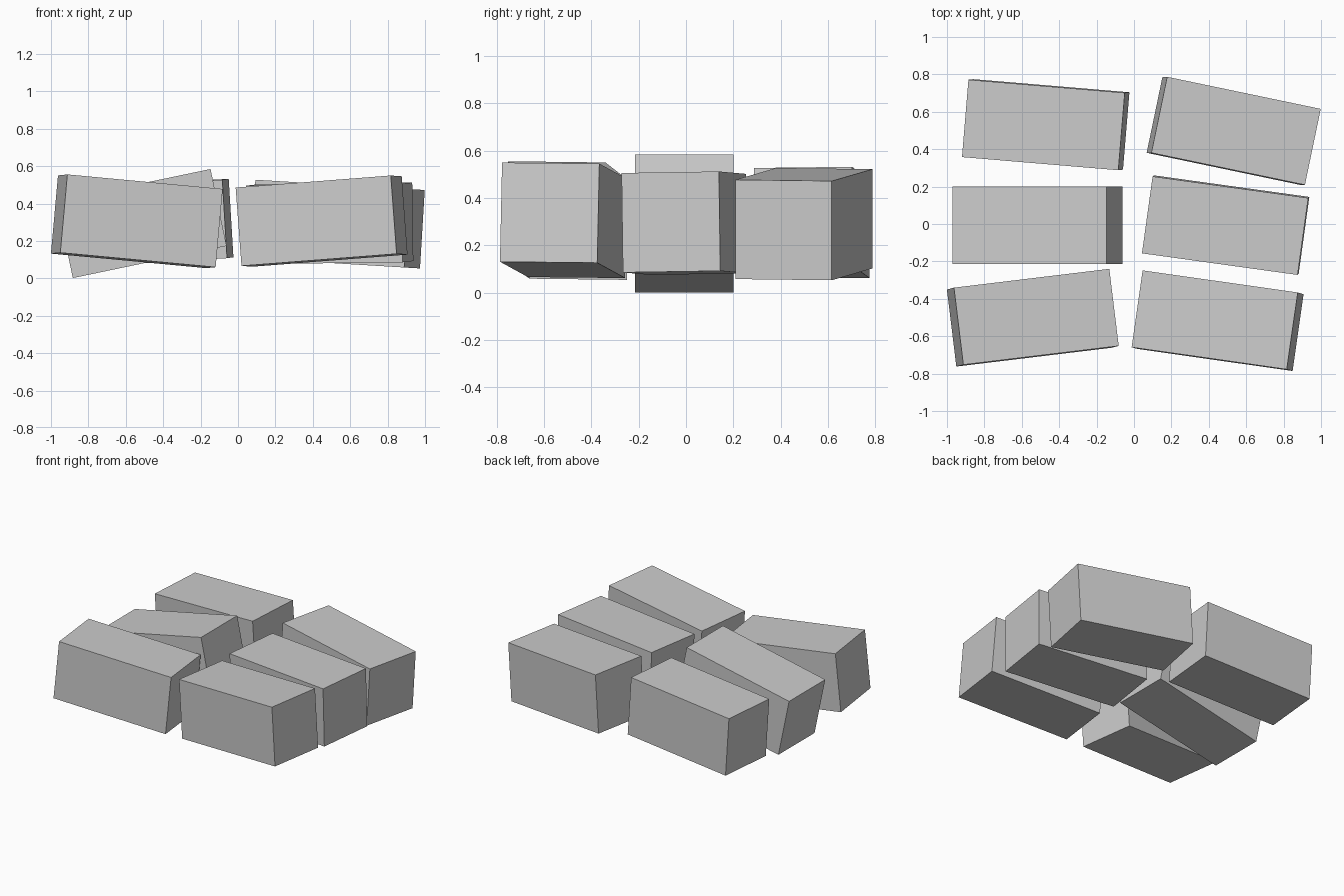
import bpy
from math import radians

if "Cube" in bpy.data.objects:
    bpy.data.objects.remove(bpy.data.objects["Cube"])

SIZE = (0.84, 0.415, 0.42)  # one brick: length, depth, height

# name, centre, roll (back up), pitch (right end up), yaw in degrees
BRICKS = [
    ("brick_back_left", (-0.472, 0.531, 0.295), 0.7, 3.4, -4.8),
    ("brick_middle_left", (-0.515, -0.007, 0.293), 0.0, 11.8, 0.0),
    ("brick_front_left", (-0.541, -0.501, 0.305), -0.7, -5.3, 6.9),
    ("brick_back_right", (0.533, 0.498, 0.290), -0.7, -3.4, -11.8),
    ("brick_middle_right", (0.490, -0.006, 0.294), 0.9, 0.7, -7.9),
    ("brick_front_right", (0.447, -0.517, 0.306), -0.6, 4.4, -8.1),
]


def add_brick(name, centre, roll, pitch, yaw):
    bpy.ops.mesh.primitive_cube_add(
        size=1, location=centre,
        rotation=(radians(roll), radians(-pitch), radians(yaw)))
    brick = bpy.context.object
    brick.name = name
    brick.scale = SIZE


# Loose bricks laid in two columns of three
for brick in BRICKS:
    add_brick(*brick)
